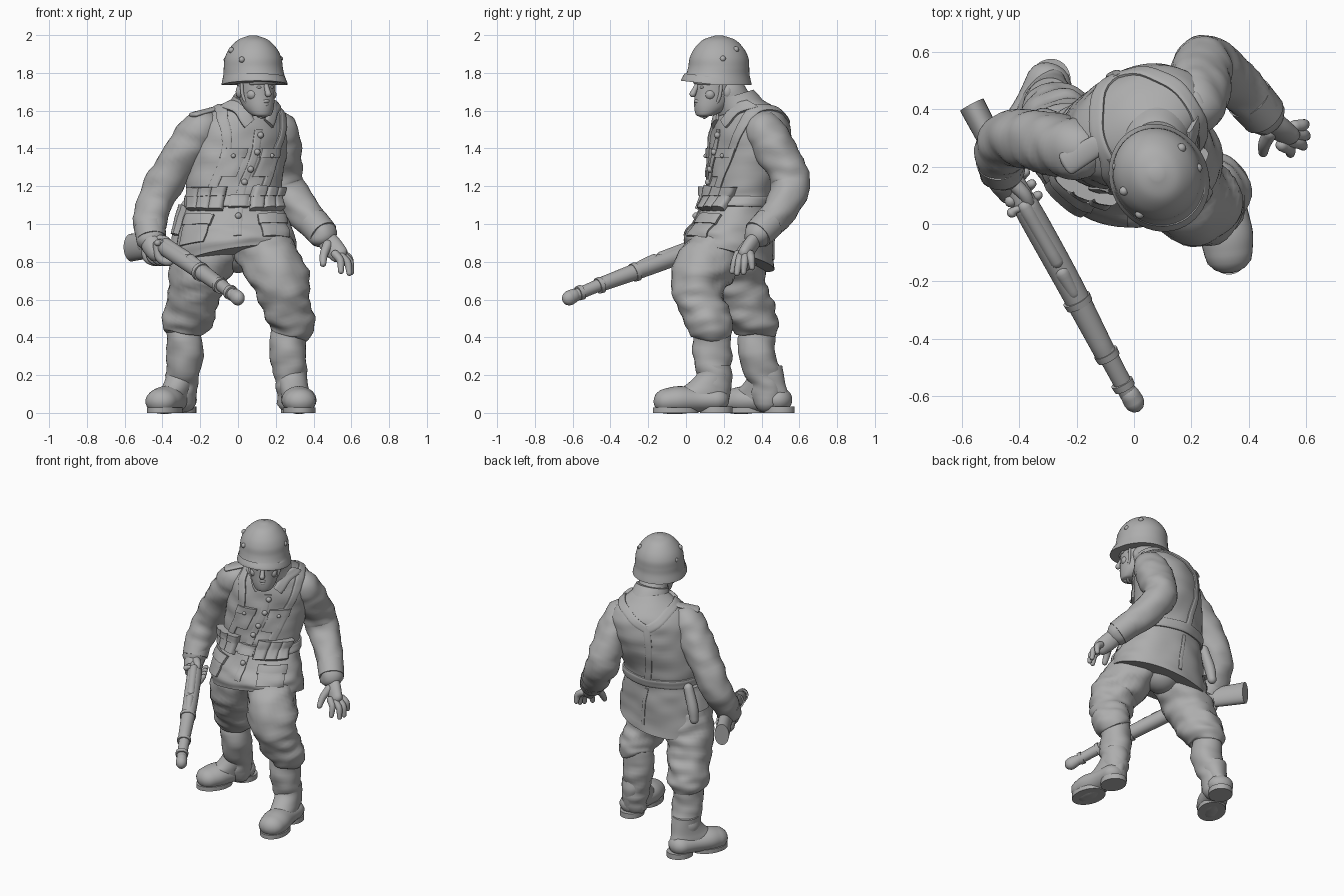
import bpy, bmesh
from math import sin, cos, radians, pi
from mathutils import Vector, noise

cube = bpy.data.objects.get("Cube")
if cube:
    bpy.data.objects.remove(cube, do_unlink=True)

grey = bpy.data.materials.new("clay_grey")
grey.use_nodes = True
grey.diffuse_color = (0.42, 0.42, 0.42, 1)
grey.node_tree.nodes["Principled BSDF"].inputs["Base Color"].default_value = (0.42, 0.42, 0.42, 1)
SEG = 32
X, Y, Z = Vector((1, 0, 0)), Vector((0, 1, 0)), Vector((0, 0, 1))


def spline(rows, k=6):
    """Catmull-Rom through rows of any width."""
    r = [Vector(p) for p in rows]
    r = [r[0] * 2 - r[1]] + r + [r[-1] * 2 - r[-2]]
    out = []
    for a, b, c, d in zip(r, r[1:], r[2:], r[3:]):
        for i in range(k):
            t = i / k
            out.append((b * 2 + (c - a) * t + (a * 2 - b * 5 + c * 4 - d) * t * t
                        + (b * 3 - a - c * 3 + d) * t ** 3) / 2)
    return out + [r[-2]]


def skin(name, rings, angle=45):
    """Closed tube through rings of points."""
    bm = bmesh.new()
    vs = [[bm.verts.new(p) for p in ring] for ring in rings]
    n = len(vs[0])
    for a, b in zip(vs, vs[1:]):
        for i in range(n):
            bm.faces.new((a[i], a[(i + 1) % n], b[(i + 1) % n], b[i]))
    bm.faces.new(vs[0][::-1])
    bm.faces.new(vs[-1])
    bmesh.ops.recalc_face_normals(bm, faces=bm.faces)
    mesh = bpy.data.meshes.new(name)
    bm.to_mesh(mesh)
    bm.free()
    ob = bpy.data.objects.new(name, mesh)
    bpy.context.collection.objects.link(ob)
    mesh.materials.append(grey)
    bpy.ops.object.select_all(action="DESELECT")
    ob.select_set(True)
    bpy.context.view_layer.objects.active = ob
    bpy.ops.object.shade_smooth_by_angle(angle=radians(angle))


def folds(p, amp):
    return amp * noise.noise(Vector((p.x * 9, p.y * 9, p.z * 18)))


def limb(name, rows, up=Y, squash=1, fold=0, rounded=True):
    """Round tube along rows of x, y, z, radius."""
    pts = spline(rows)
    if rounded:
        for end, nxt in ((0, 1), (-1, -2)):
            p = pts[end]
            t = (p.xyz - pts[nxt].xyz).normalized()
            cap = [Vector((*(p.xyz + t * p.w * squash * sin(a)), p.w * cos(a)))
                   for a in (radians(d) for d in (25, 50, 70, 85))]
            pts = cap[::-1] + pts if end == 0 else pts + cap
    rings = []
    for i, p in enumerate(pts):
        t = (pts[min(i + 1, len(pts) - 1)].xyz - pts[max(i - 1, 0)].xyz).normalized()
        side = t.cross(up).normalized()
        top = side.cross(t) * squash
        ring = []
        for j in range(SEG):
            a = 2 * pi * j / SEG
            d = side * cos(a) + top * sin(a)
            ring.append(p.xyz + d * (p.w + folds(p.xyz + d * p.w, fold)))
        rings.append(ring)
    skin(name, rings)


def ellipse(row, a):
    """Point on a level ring: row = cx, cy, z, rx, ry, yaw; a = degrees from front."""
    cx, cy, z, rx, ry, yaw = row
    u, v, w = rx * sin(radians(a)), -ry * cos(radians(a)), radians(yaw)
    return Vector((cx + u * cos(w) - v * sin(w), cy + u * sin(w) + v * cos(w), z))


def loft(name, rows, shape=lambda p: p, k=6):
    skin(name, [[shape(ellipse(r, 360 * j / 48)) for j in range(48)] for r in spline(rows, k)])


def ball(name, p, r, stretch=(1, 1, 1)):
    rows = [(p[0], p[1], p[2] - r * stretch[2] * cos(a), r * stretch[0] * sin(a), r * stretch[1] * sin(a), 0)
            for a in (radians(d) for d in range(5, 180, 17))]
    loft(name, rows, k=1)


# Tunic
TUNIC = spline([(-.01, .23, .80, .322, .238, -5), (-.01, .23, .92, .31, .232, -3), (-.015, .255, 1.02, .28, .212, 0),
                (-.02, .285, 1.12, .25, .185, 5), (-.02, .30, 1.2, .255, .187, 10), (0, .33, 1.35, .262, .2, 22),
                (.02, .345, 1.48, .265, .195, 26), (.03, .345, 1.56, .235, .172, 26), (.05, .33, 1.62, .165, .13, 26),
                (.07, .3, 1.67, .09, .09, 24)])


def drape(p):
    w = max(0, 1 - p.z) / .2
    q = p + Z * w * (.13 * p.x - .24 * (p.y - .23) + .02)
    out = Vector((p.x, p.y - .3, 0)).normalized()
    return q + out * folds(p * .8, .01)


def surf(a, z, off=0):
    """Point on the tunic at angle a and height z, with its scale per degree and per height."""
    def at(a, z):
        z = min(max(z, TUNIC[0][2]), TUNIC[-1][2] - .001)
        for lo, hi in zip(TUNIC, TUNIC[1:]):
            if lo[2] <= z <= hi[2]:
                return drape(ellipse(lo.lerp(hi, (z - lo[2]) / (hi[2] - lo[2])), a))
    p, da, dz = at(a, z), at(a + 2, z) - at(a - 2, z), at(a, z + .005) - at(a, z - .005)
    return p + da.cross(dz).normalized() * off, da.length / 4, dz.length / .01


def patch(name, path, w, t=.012, k=6):
    """Raised cloth strip following the tunic along (angle, height) points."""
    pts, rings, m = spline(path, k), [], 8
    for i, (a, z) in enumerate(pts):
        d = pts[min(i + 1, len(pts) - 1)] - pts[max(i - 1, 0)]
        _, ra, rz = surf(a, z)
        tan = Vector((d.x * ra, d.y * rz)).normalized()
        steps = [-1 + 2 * j / m for j in range(m + 1)]

        def row(off):
            return [surf(a - tan.y * s * w / ra, z + tan.x * s * w / rz, off(s))[0] for s in steps]
        rings.append(row(lambda s: t * (1 - .35 * s ** 6)) + row(lambda s: -.01)[::-1])
    skin(name, rings)


skin("tunic", [[drape(ellipse(r, 360 * j / 64)) for j in range(64)] for r in TUNIC])
patch("belt", [(a, 1.12) for a in range(0, 361, 30)], .032, .014)
patch("buckle", [(2, 1.155), (2, 1.085)], .05, .024)
patch("front_closure", [(4, .9), (3, 1.05), (2, 1.3), (0, 1.5)], .022, .008)
patch("back_seam", [(180, .84), (180, 1.07)], .012, .007)
patch("back_strap", [(180, 1.13), (180, 1.3), (180, 1.53)], .022)
for side, s in (("left", 1), ("right", -1)):
    patch(side + "_strap", [(s * 34, 1.13), (s * 33, 1.35), (s * 40, 1.5), (s * 60, 1.59), (s * 95, 1.615),
                            (s * 140, 1.59), (s * 178, 1.51)], .026, .012)
    patch(side + "_chest_pocket", [(s * 24, 1.25), (s * 24, 1.385)], .06, .012)
    patch(side + "_chest_flap", [(s * 24, 1.35), (s * 24, 1.4)], .067, .02)
    patch(side + "_skirt_pocket", [(s * 47, .88), (s * 47, 1.02)], .085, .016)
    patch(side + "_skirt_flap", [(s * 47, .99), (s * 47, 1.045)], .092, .024)
    patch(side + "_collar", [(s * 70, 1.63), (s * 30, 1.605), (s * 12, 1.53)], .032, .02)
    for i, a in enumerate((24, 41, 58)):
        patch(f"{side}_pouch_{i}", [(s * a, 1.07), (s * a, 1.185)], .037, .04)
        patch(f"{side}_pouch_flap_{i}", [(s * a, 1.14), (s * a, 1.195)], .038, .047)
for z in (1.04, 1.22, 1.29, 1.38, 1.47):
    ball("tunic_button", surf(3, z, .008)[0], .017)
for s in (-24, 24):
    ball("pocket_button", surf(s, 1.36, .02)[0], .012)

# Hip pack and scabbard on the belt
patch("hip_pouch", [(-100, .95), (-100, 1.1)], .05, .045)
limb("scabbard", [(-.27, .36, 1.1, .03), (-.31, .37, .98, .034), (-.325, .375, .9, .028)])

# Neck and collar
limb("neck", [(.06, .3, 1.56, .1), (.09, .225, 1.7, .09)])
loft("collar_band", [(.07, .295, 1.6, .13, .12, 24), (.075, .27, 1.655, .112, .11, 24),
                     (.08, .255, 1.685, .102, .102, 24)], lambda p: p + Z * (p.y - .27) * .3)

# Head, placed by sideways, forward, height from its own centre
TURN = 28


def face(u, v, z, *r):
    w = radians(TURN)
    return (.09 + u * cos(w) + v * sin(w), .168 + u * sin(w) - v * cos(w), z, *r)


def face_limb(name, rows, up=Z):
    limb(name, [face(*r) for r in rows], up)


loft("head", [face(0, v, z, rx, ry, TURN) for v, z, rx, ry in (
    (.085, 1.57, .03, .025), (.07, 1.58, .055, .055), (.04, 1.62, .078, .092), (.018, 1.68, .09, .112),
    (.01, 1.74, .094, .118), (0, 1.8, .095, .12), (0, 1.88, .08, .1))])
face_limb("nose", [(0, .122, 1.74, .012), (0, .138, 1.71, .014), (0, .15, 1.688, .017)], X)
face_limb("mouth_upper", [(-.035, .108, 1.645, .007), (0, .128, 1.65, .01), (.035, .108, 1.645, .007)])
face_limb("mouth_lower", [(-.03, .108, 1.634, .007), (0, .125, 1.633, .01), (.03, .108, 1.634, .007)])
face_limb("brow", [(-.07, .09, 1.748, .012), (0, .125, 1.753, .015), (.07, .09, 1.748, .012)])
face_limb("chin_strap", [(-.098, .03, 1.76, .009), (-.085, .04, 1.66, .009), (0, .08, 1.565, .009),
                         (.085, .04, 1.66, .009), (.098, .03, 1.76, .009)], Y)
ball("chin", face(0, .095, 1.594), .03)
for side, s in (("left", 1), ("right", -1)):
    ball(side + "_eye", face(s * .035, .112, 1.724), .012, (1.2, 1, .7))
    ball(side + "_cheek", face(s * .055, .075, 1.685), .03)
    ball(side + "_ear", face(s * .09, -.01, 1.7), .03, (.6, .8, 1.1))

# Helmet
loft("helmet", [(.08 + v * .47, .175 - v * .88, z, rx, ry, TURN) for v, z, rx, ry in (
    (.016, 1.735, .171, .192), (.015, 1.75, .168, .188), (.008, 1.79, .158, .172), (.002, 1.83, .154, .164),
    (0, 1.88, .147, .158), (0, 1.93, .122, .133), (0, 1.975, .077, .087), (0, 1.998, .02, .02))],
     lambda p: p + Z * (.12 * max(0, .17 - p.y) if p.z < 1.78 else 0))
for p in ((-.035, .115, 1.92), (.165, .265, 1.925), (.02, .035, 1.87), (.222, .195, 1.875), (-.06, .2, 1.87)):
    ball("helmet_rivet", p, .016)

# Sleeves, cuffs and shoulder straps
limb("right_sleeve", [(-.19, .26, 1.5, .106), (-.265, .275, 1.41, .11), (-.35, .295, 1.28, .103),
                      (-.43, .3, 1.14, .098), (-.465, .25, 1.02, .088), (-.46, .19, .93, .075)], fold=.013)
limb("left_sleeve", [(.21, .415, 1.495, .106), (.225, .465, 1.41, .109), (.235, .535, 1.28, .106),
                     (.26, .55, 1.18, .102), (.35, .49, 1.06, .09), (.445, .385, .95, .076)], fold=.013)
limb("right_cuff", [(-.468, .225, .985, .084), (-.458, .185, .92, .079)], rounded=False)
limb("left_cuff", [(.4, .44, 1.005, .084), (.452, .38, .945, .08)], rounded=False)
limb("right_shoulder_strap", [(-.12, .28, 1.61, .036), (-.235, .21, 1.578, .042)], up=Z, squash=.35)
limb("left_shoulder_strap", [(.14, .38, 1.61, .036), (.23, .425, 1.58, .042)], up=Z, squash=.35)

# Hands
limb("left_palm", [(.445, .39, .95, .045), (.49, .345, .89, .056), (.535, .31, .84, .05)], squash=.7)
for i, (a, b) in enumerate((((.515, .275, .84), (.545, .245, .75)), ((.545, .29, .83), (.59, .27, .74)),
                            ((.56, .315, .83), (.6, .305, .745)), ((.56, .34, .84), (.595, .35, .77)))):
    mid = (Vector(a) + Vector(b)) / 2 + Vector((.012, 0, .01))
    limb(f"left_finger_{i}", [(*a, .022), (*mid, .02), (*b, .015)])
limb("left_thumb", [(.475, .32, .89, .026), (.455, .28, .84, .022), (.45, .25, .79, .017)])
limb("right_palm", [(-.46, .2, .94, .055), (-.45, .16, .89, .062), (-.43, .12, .85, .052)])
for i in range(4):
    x, y = -.46 + i * .022, .2 - i * .04
    limb(f"right_finger_{i}", [(x - .035, y, .89, .022), (x - .02, y, .82, .023), (x + .03, y, .8, .021),
                               (x + .06, y + .02, .84, .016)])
limb("right_thumb", [(-.43, .15, .92, .026), (-.38, .1, .91, .023), (-.36, .05, .88, .018)], up=Z)

# Rifle
limb("rifle_stock", [(-.375, .06, .87, .046), (-.33, -.02, .84, .047), (-.22, -.22, .765, .045),
                     (-.1, -.45, .68, .038)], up=Z)
limb("rifle_grip", [(-.37, .05, .87, .044), (-.44, .18, .89, .04), (-.49, .27, .885, .044)], up=Z)
limb("rifle_butt", [(-.47, .24, .885, .042), (-.52, .33, .88, .044), (-.565, .415, .875, .046)], up=Z, squash=1.6,
     rounded=False)
limb("rifle_barrel", [(-.1, -.44, .685, .034), (-.012, -.605, .615, .031)], up=Z)
limb("rifle_muzzle", [(-.014, -.595, .62, .034), (-.001, -.618, .608, .036)], up=Z, squash=1.1)
limb("rifle_bolt", [(-.38, .06, .9, .026), (-.27, -.13, .83, .025)], up=Z)
limb("bolt_handle", [(-.37, .06, .9, .012), (-.41, .05, .905, .012), (-.425, .04, .9, .018)], up=Z)
limb("rear_sight", [(-.25, -.17, .815, .026), (-.21, -.24, .785, .022)], up=Z)
for i, t in enumerate((.1, .25, .52)):
    p = Vector((0, -.63, .61)).lerp(Vector((-.375, .06, .87)), t)
    d = Vector((-.375, .69, .26)).normalized() * .012
    limb(f"rifle_band_{i}", [(*(p - d), .036 + t * .025), (*(p + d), .038 + t * .025)], up=Z, rounded=False)

# Trousers, bloused over the boots
limb("seat", [(0, .27, .88, .14), (0, .255, .96, .2)])
limb("left_trouser", [(.11, .21, .93, .15), (.16, .14, .83, .158), (.215, .072, .72, .152), (.25, .075, .6, .134),
                      (.282, .115, .5, .118), (.285, .14, .44, .112), (.275, .145, .41, .09)], fold=.022)
limb("right_trouser", [(-.13, .25, .93, .15), (-.17, .25, .83, .16), (-.215, .265, .72, .154), (-.24, .31, .6, .138),
                       (-.265, .355, .5, .13), (-.28, .375, .44, .118), (-.283, .375, .41, .09)], fold=.022)


# Boots with wrinkled shafts
def boot(side, knee, mid, ankle, foot, yaw):
    limb(side + "_boot_shaft", [(*knee, .095), (*mid, .098), (*ankle, .086), (ankle[0], ankle[1], .08, .08)], fold=.014)
    back = Vector((-sin(radians(yaw)), cos(radians(yaw))))
    base = Vector(foot)

    def at(shift):
        return base + back * shift

    def instep(z, t, rx, ry):
        return (*base.lerp(Vector(ankle[:2]), t), z, rx, ry, yaw)
    limb(side + "_boot_foot", [(*at(.13), .07, .08), (*at(.03), .068, .08), (*at(-.07), .068, .092),
                               (*at(-.14), .062, .084)], up=Z, squash=.8)
    loft(side + "_instep", [instep(.06, .2, .075, .17), instep(.11, .45, .076, .15), instep(.15, .75, .077, .12),
                            instep(.2, 1, .08, .096), instep(.25, 1, .08, .085)])
    loft(side + "_sole", [(*at(-.09), z, .086, .122, yaw) for z in (0, .028)], k=1)
    loft(side + "_heel", [(*at(.125), z, .074, .086, yaw) for z in (0, .035)], k=1)


boot("left", (.272, .14, .45), (.265, .14, .3), (.285, .15, .17), (.315, .035), 6)
boot("right", (-.285, .375, .45), (-.28, .38, .3), (-.297, .425, .17), (-.35, .378), -25)
